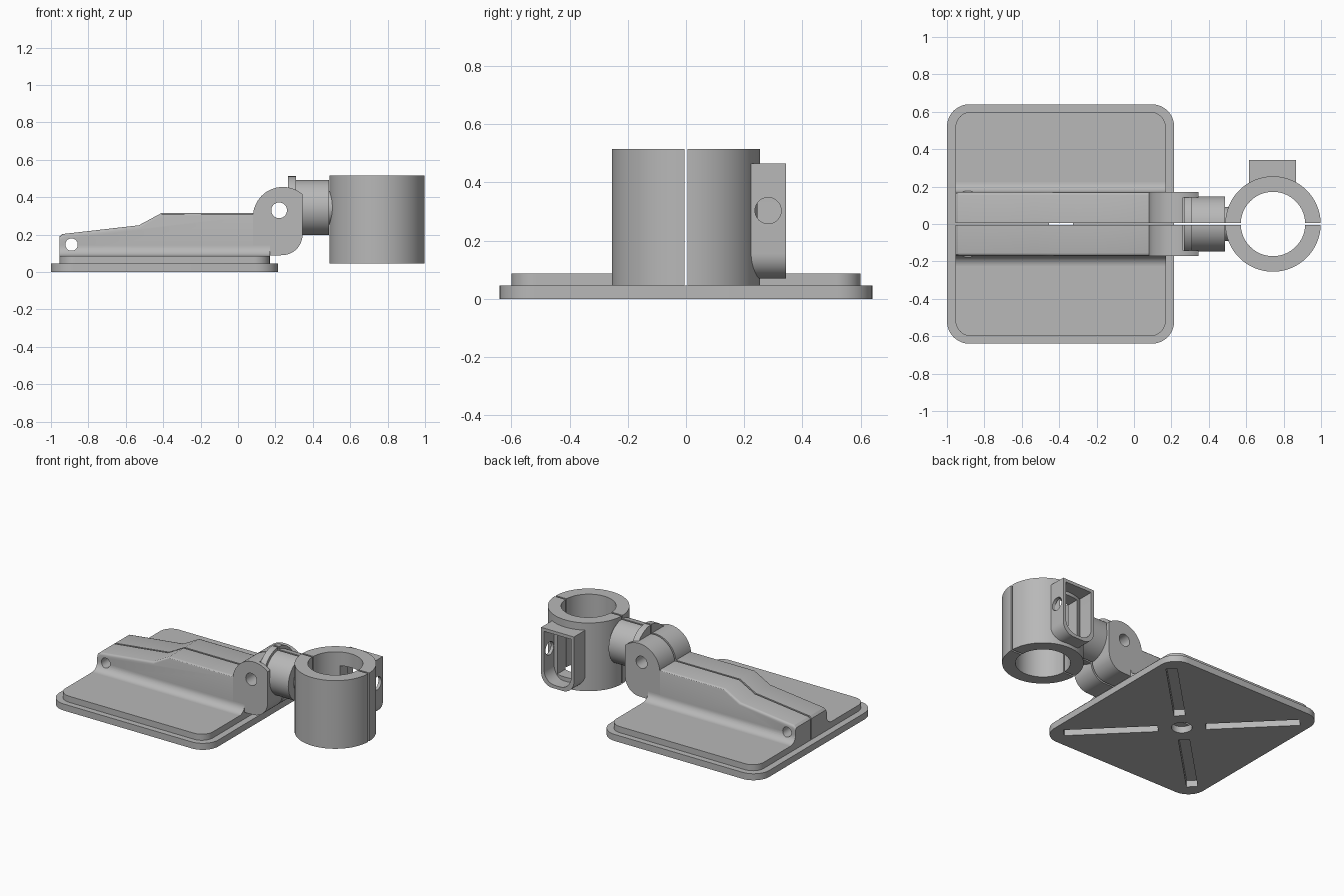
import bpy, bmesh
from math import sin, cos, pi, radians

cube = bpy.data.objects.get("Cube")
if cube:
    bpy.data.objects.remove(cube, do_unlink=True)

grey = bpy.data.materials.new("grey plastic")
grey.use_nodes = True
grey.diffuse_color = (0.48, 0.48, 0.48, 1)
grey.node_tree.nodes["Principled BSDF"].inputs["Base Color"].default_value = grey.diffuse_color


def arc(cx, cy, r, start, end, steps=12):
    angles = [radians(start + (end - start) * i / steps) for i in range(steps + 1)]
    return [(cx + r * cos(a), cy + r * sin(a)) for a in angles]


def circle(cx, cy, r, steps=64):
    return arc(cx, cy, r, 0, 360, steps)[:-1]


def rect(x0, x1, y0, y1):
    return [(x0, y0), (x1, y0), (x1, y1), (x0, y1)]


def round_rect(x0, x1, y0, y1, r):
    return (arc(x1 - r, y1 - r, r, 0, 90) + arc(x0 + r, y1 - r, r, 90, 180)
            + arc(x0 + r, y0 + r, r, 180, 270) + arc(x1 - r, y0 + r, r, 270, 360))


def prism(name, outline, axis, lo, hi):
    """Extrude an outline along an axis; the outline holds the other two coordinates in order."""
    place = {"x": lambda u, v, w: (w, u, v),
             "y": lambda u, v, w: (u, w, v),
             "z": lambda u, v, w: (u, v, w)}[axis]
    bm = bmesh.new()
    ends = [[bm.verts.new(place(u, v, w)) for u, v in outline] for w in (lo, hi)]
    for end in ends:
        bm.faces.new(end)
    n = len(outline)
    for i in range(n):
        j = (i + 1) % n
        bm.faces.new((ends[0][i], ends[0][j], ends[1][j], ends[1][i]))
    bmesh.ops.recalc_face_normals(bm, faces=bm.faces[:])
    mesh = bpy.data.meshes.new(name)
    bm.to_mesh(mesh)
    bm.free()
    mesh.materials.append(grey)
    obj = bpy.data.objects.new(name, mesh)
    bpy.context.collection.objects.link(obj)
    return obj


def cut(obj, outline, axis, lo, hi, turn=None):
    """Subtract a prism from an object, then discard the cutter."""
    cutter = prism("cutter", outline, axis, lo, hi)
    cutter.hide_render = True
    if turn:
        cutter.location.x, cutter.rotation_euler.z = turn
    mod = obj.modifiers.new("cut", "BOOLEAN")
    mod.operation = "DIFFERENCE"
    mod.solver = "EXACT"
    mod.object = cutter
    bpy.context.view_layer.objects.active = obj
    bpy.ops.object.modifier_apply(modifier=mod.name)
    bpy.data.objects.remove(cutter, do_unlink=True)


# Bottom plate with a centre hole and four diagonal slots
plate_x = -0.39
bottom_plate = prism("bottom_plate", round_rect(-1, 0.215, -0.64, 0.64, 0.12), "z", 0, 0.045)
cut(bottom_plate, circle(plate_x, 0, 0.065), "z", -0.1, 0.1)
for k in range(4):
    cut(bottom_plate, rect(0.15, 0.74, -0.035, 0.035), "z", -0.1, 0.1,
        (plate_x, pi / 4 + k * pi / 2))

# Upper plate
upper_plate = prism("upper_plate", round_rect(-0.955, 0.17, -0.6, 0.6, 0.085), "z", 0.045, 0.087)

# Long stepped rib with softened outer top edges
rib = prism("rib", [(-0.955, 0.087), (0.08, 0.087), (0.08, 0.315), (-0.41, 0.315),
                    (-0.53, 0.25), (-0.94, 0.203), (-0.955, 0.19)], "y", -0.17, 0.17)
bm = bmesh.new()
bm.from_mesh(rib.data)
top_edges = [e for e in bm.edges
             if abs(e.verts[0].co.y - e.verts[1].co.y) < 0.01
             and min(v.co.z for v in e.verts) > 0.1]
bmesh.ops.bevel(bm, geom=top_edges, offset=0.015, segments=3, profile=0.5, affect="EDGES")
bm.to_mesh(rib.data)
bm.free()

# Coved feet blending the rib into the plate
coves = []
for side, name in ((1, "left_cove"), (-1, "right_cove")):
    outline = [(side * 0.15, 0.087), (side * 0.15, 0.142)]
    outline += [(side * y, z) for y, z in arc(0.225, 0.142, 0.055, 180, 270)]
    coves.append(prism(name, outline, "x", -0.955, 0.17))
for part in [rib] + coves:
    cut(part, circle(-0.89, 0.147, 0.033, 32), "y", -0.4, 0.4)

# Hinge knuckle with a pin hole and a notch for the neck flange
knuckle = prism("hinge_knuckle",
                [(0.08, 0.087)] + arc(0.24, 0.295, 0.16, 180, 49, 24)
                + arc(0.235, 0.2, 0.11, 0, -90), "y", -0.17, 0.17)
cut(knuckle, circle(0.22, 0.33, 0.042, 40), "y", -0.4, 0.4)
cut(knuckle, rect(0.263, 0.4, -0.142, 0.142), "z", 0.345, 0.7)

# Neck between the hinge and the collar
neck_z = 0.345
flange = prism("neck_flange", circle(0, neck_z, 0.168), "x", 0.266, 0.31)
neck = prism("neck", circle(0, neck_z, 0.148), "x", 0.31, 0.487)
stub = prism("neck_stub", circle(0, neck_z, 0.09), "x", 0.487, 0.55)

# Split collar with a window at the back
collar_x = 0.743
collar = prism("collar", circle(collar_x, 0, 0.255, 96), "z", 0.045, 0.515)
cut(collar, circle(collar_x, 0, 0.172, 96), "z", -0.1, 0.8)
cut(collar, rect(0.67, 0.81, 0.12, 0.42), "y", 0.1, 0.4)

# Hollow bolt housing, open to the back, with a bolt hole in one wall
def housing_outline(inset):
    x0, x1, z0, r = 0.615 + inset, 0.865 - inset, 0.07 + inset, 0.085
    return ([(x1, 0.465 - inset), (x0, 0.465 - inset)]
            + arc(x0 + r, z0 + r, r, 180, 270) + arc(x1 - r, z0 + r, r, 270, 360))


housing = prism("bolt_housing", housing_outline(0), "y", 0.2, 0.343)
cut(housing, housing_outline(0.022), "y", 0.1, 0.5)
cut(housing, circle(0.282, 0.303, 0.045, 40), "x", 0.8, 0.95)

# Narrow gap dividing everything above the bottom plate into two halves
for part in (upper_plate, rib, knuckle, flange, neck, stub, collar):
    cut(part, rect(-1.2, 1.2, -0.006, 0.006), "z", 0.02, 0.8)

# Smooth the round surfaces and keep the edges crisp
bpy.ops.object.select_all(action="DESELECT")
parts = [bottom_plate, upper_plate, rib, knuckle, flange, neck, stub, collar, housing] + coves
for part in parts:
    part.select_set(True)
bpy.context.view_layer.objects.active = bottom_plate
bpy.ops.object.shade_smooth_by_angle(angle=radians(30))
